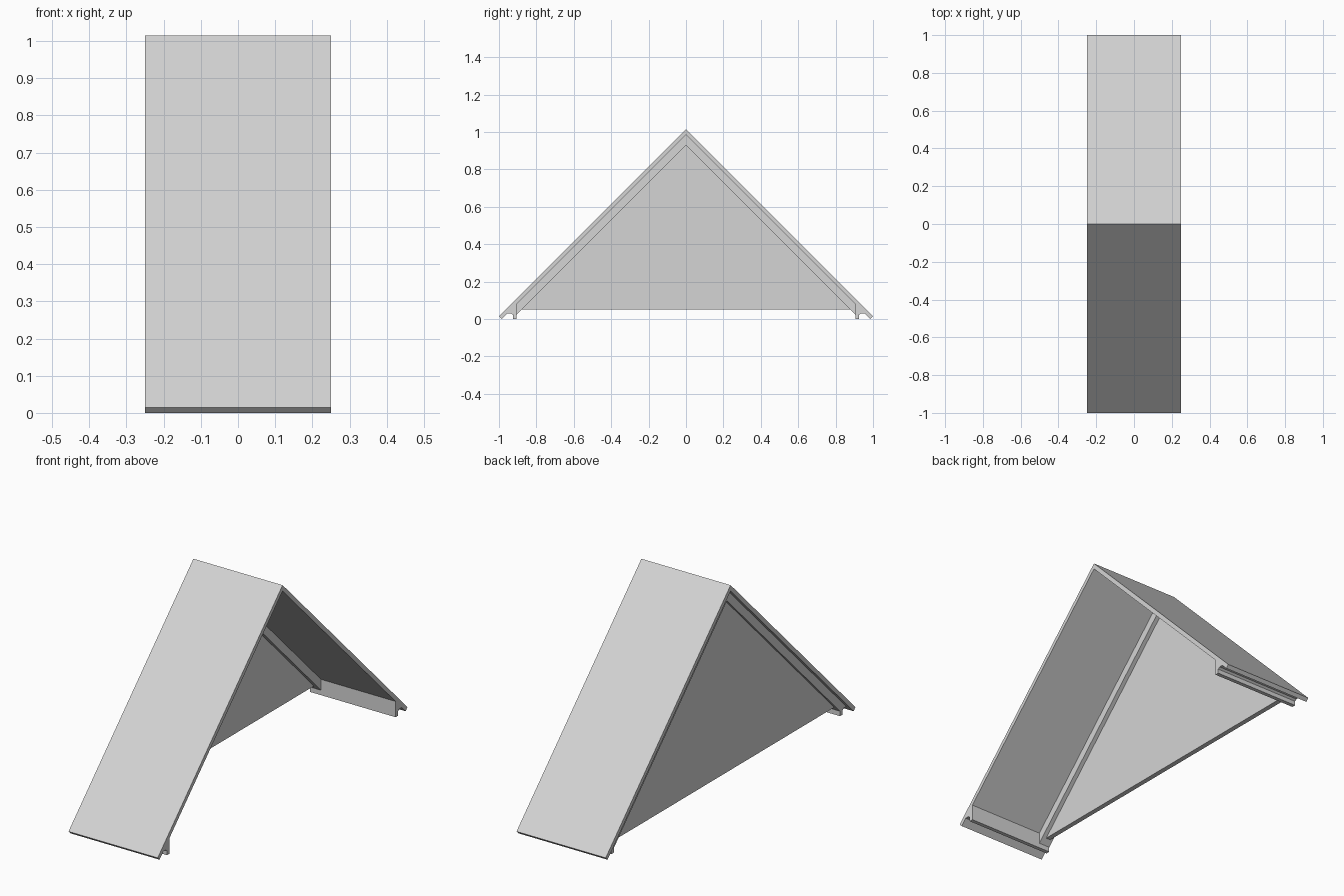
import bpy
import bmesh

cube = bpy.data.objects.get("Cube")
if cube:
    bpy.data.objects.remove(cube, do_unlink=True)

grey = bpy.data.materials.new("light_grey")
grey.use_nodes = True
colour = (0.66, 0.66, 0.66, 1)
grey.diffuse_color = colour
grey.node_tree.nodes["Principled BSDF"].inputs["Base Color"].default_value = colour

HALF_WIDTH = 0.25


def extrude_profile(name, profile, x0, x1):
    """Make a solid from a (y, z) outline swept from x0 to x1."""
    bm = bmesh.new()
    face = bm.faces.new([bm.verts.new((x0, y, z)) for y, z in profile])
    swept = bmesh.ops.extrude_face_region(bm, geom=[face])["geom"]
    verts = [v for v in swept if isinstance(v, bmesh.types.BMVert)]
    bmesh.ops.translate(bm, vec=(x1 - x0, 0, 0), verts=verts)
    bmesh.ops.recalc_face_normals(bm, faces=bm.faces)
    mesh = bpy.data.meshes.new(name)
    bm.to_mesh(mesh)
    bm.free()
    mesh.materials.append(grey)
    obj = bpy.data.objects.new(name, mesh)
    bpy.context.collection.objects.link(obj)
    return obj


def chevron(outer, inner):
    """Full gabled outline from the right-hand outer and inner edges."""
    def mirror(points):
        return [(-y, z) for y, z in reversed(points) if y > 0]
    return mirror(outer) + outer + inner[::-1] + mirror(inner)[::-1]


# Pitched roof slab with square-cut eaves
extrude_profile("roof_slab",
                chevron([(0, 1.015), (1, 0.015)], [(0, 0.985), (0.985, 0)]),
                -HALF_WIDTH, HALF_WIDTH)

# Trim following the roof slope on the gable
extrude_profile("gable_trim",
                chevron([(0, 0.985), (0.905, 0.08)], [(0, 0.93), (0.905, 0.025)]),
                -0.23, -0.168)

# Triangular gable wall
extrude_profile("gable_wall", [(-0.9, 0.05), (0.9, 0.05), (0, 0.95)], -0.215, -0.19)

# Stepped eave boards under both edges of the roof
eave = [(0.905, 0), (0.925, 0), (0.925, 0.022), (0.935, 0.03),
        (0.955, 0.03), (0.905, 0.08)]
for side, name in ((-1, "front_eave_board"), (1, "back_eave_board")):
    extrude_profile(name, [(side * y, z) for y, z in eave], -0.23, HALF_WIDTH)
